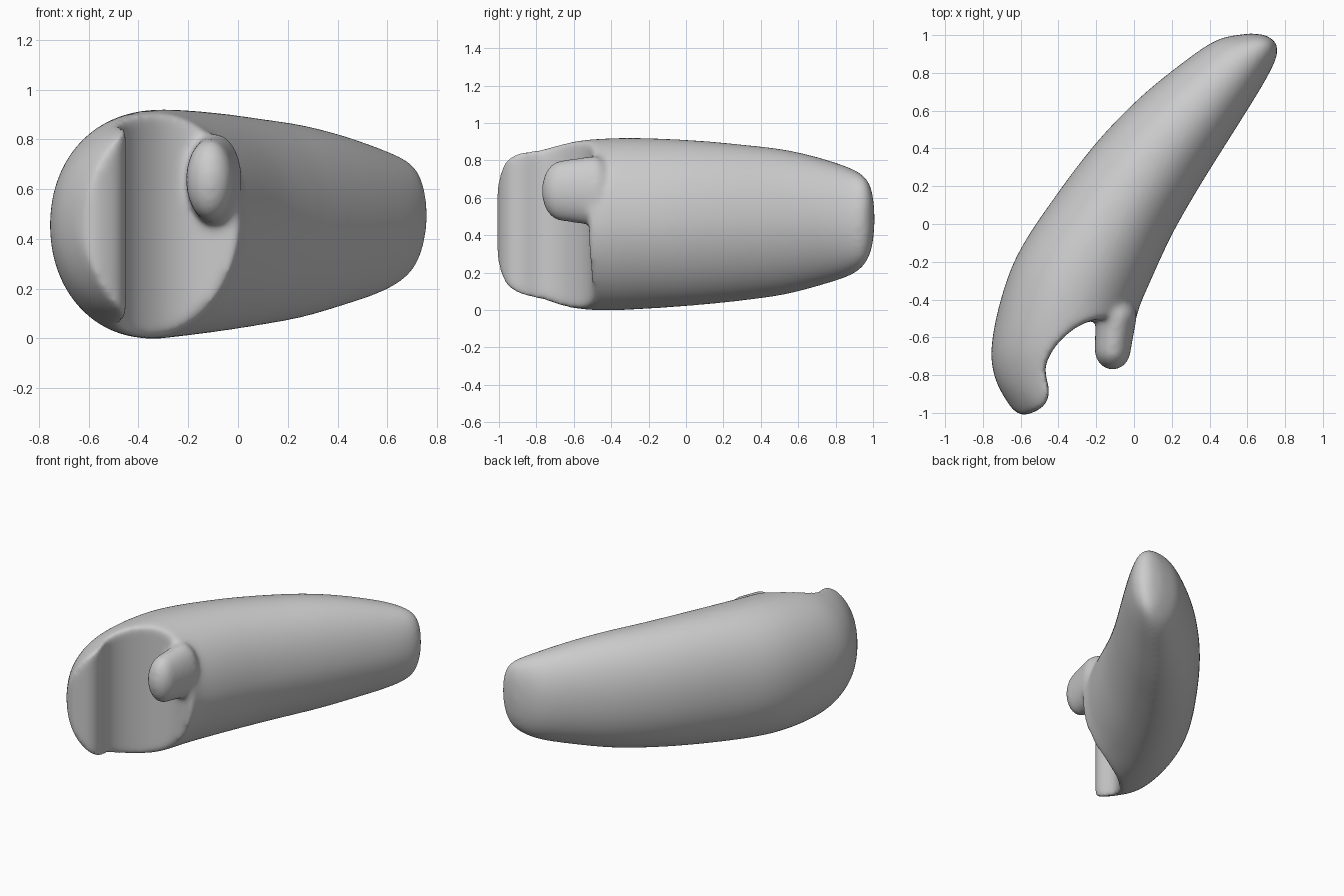
import bpy, bmesh, math
from mathutils import Vector

cube = bpy.data.objects.get("Cube")
if cube:
    bpy.data.objects.remove(cube)

# Single grey material
grey = bpy.data.materials.new("plain grey")
grey.use_nodes = True
colour = (0.6, 0.6, 0.6, 1)
grey.diffuse_color = colour
grey.node_tree.nodes["Principled BSDF"].inputs["Base Color"].default_value = colour


def make_object(name, bm):
    bmesh.ops.recalc_face_normals(bm, faces=bm.faces)
    mesh = bpy.data.meshes.new(name)
    bm.to_mesh(mesh)
    bm.free()
    mesh.materials.append(grey)
    for p in mesh.polygons:
        p.use_smooth = True
    obj = bpy.data.objects.new(name, mesh)
    bpy.context.collection.objects.link(obj)
    return obj


def spline(points, steps):
    """Smooth path through points of any dimension."""
    pts = [Vector(p) for p in points]
    out = []
    for i in range(len(pts) - 1):
        a, b, c, d = (pts[max(0, min(len(pts) - 1, i + k))] for k in (-1, 0, 1, 2))
        for s in range(steps):
            t = s / steps
            out.append(0.5 * (2 * b + (c - a) * t + (2 * a - 5 * b + 4 * c - d) * t ** 2
                              + (3 * b - a - 3 * c + d) * t ** 3))
    return out + [pts[-1]]


# Body stations: outer x, y, inner x, y, lowest z, highest z
stations = [
    (0.70, 1.0, 0.75, 0.965, 0.42, 0.59),
    (0.65, 1.007, 0.76, 0.93, 0.315, 0.67),
    (0.57, 1.004, 0.75, 0.87, 0.24, 0.72),
    (0.42, 0.965, 0.69, 0.75, 0.18, 0.765),
    (0.20, 0.81, 0.58, 0.57, 0.125, 0.82),
    (0.00, 0.64, 0.46, 0.38, 0.08, 0.86),
    (-0.20, 0.43, 0.33, 0.17, 0.05, 0.885),
    (-0.40, 0.17, 0.20, -0.06, 0.025, 0.907),
    (-0.60, -0.13, 0.08, -0.32, 0.005, 0.92),
    (-0.70, -0.38, 0.02, -0.47, -0.002, 0.918),
    (-0.755, -0.65, 0.0, -0.62, 0.01, 0.90),
    (-0.735, -0.82, 0.0, -0.82, 0.05, 0.87),
    (-0.66, -0.96, 0.0, -0.97, 0.09, 0.845),
    (-0.58, -1.06, 0.0, -1.06, 0.14, 0.80),
]
SIDES = 48
bm = bmesh.new()
rings = []
for ox, oy, ix, iy, lo, hi in spline(stations, 5):
    ring = []
    for k in range(SIDES):
        a = 2 * math.pi * k / SIDES
        c, s = math.cos(a), math.sin(a)
        # the inner lower quarter is a little leaner than the rest
        power = 1.1 if c > 0 and s < 0 else 0.96
        u = math.copysign(abs(c) ** power, c) / 2 + 0.5
        w = math.copysign(abs(s) ** power, s) / 2 + 0.5
        ring.append(bm.verts.new((ox + (ix - ox) * u, oy + (iy - oy) * u, lo + (hi - lo) * w)))
    rings.append(ring)
for r, s in zip(rings, rings[1:]):
    for k in range(SIDES):
        n = (k + 1) % SIDES
        bm.faces.new((r[k], r[n], s[n], s[k]))
bm.faces.new(rings[0])
bm.faces.new(rings[-1])
body = make_object("body", bm)

# Cutter for the hollow beside the front lip, also rounding the lip's tip
hollow = [(0.0, -0.525), (-0.10, -0.505), (-0.20, -0.505), (-0.31, -0.55), (-0.41, -0.64),
          (-0.465, -0.74), (-0.465, -0.81), (-0.448, -0.89), (-0.475, -0.96),
          (-0.54, -1.0), (-0.60, -1.01), (-0.66, -0.965)]
outline = [(0.4, -0.54)] + [tuple(p) for p in spline(hollow, 4)]
outline += [(-0.9, -0.87), (-0.9, -1.2), (0.4, -1.2)]
bm = bmesh.new()
face = bm.faces.new([bm.verts.new((x, y, -0.2)) for x, y in outline])
top = bmesh.ops.extrude_face_region(bm, geom=[face])
bmesh.ops.translate(bm, vec=(0, 0, 1.4), verts=[v for v in top["geom"] if isinstance(v, bmesh.types.BMVert)])
cutter = make_object("hollow_cutter", bm)

# Stubby prong: a ball whose back half is pulled into the body and flared
bm = bmesh.new()
bmesh.ops.create_uvsphere(bm, u_segments=32, v_segments=24, radius=1)
for v in bm.verts:
    x, y, z = v.co
    back = 1 if y > 0.01 else 0
    flare = 1 + 0.15 * back
    v.co = (-0.113 + 0.097 * flare * x + 0.022 * back, -0.665 + 0.108 * y + 0.17 * back,
            0.638 + 0.164 * flare * z)
prong = make_object("prong", bm)

# Cut, join and melt everything into one soft form
for name, kind, other in (("cut", 'DIFFERENCE', cutter), ("join", 'UNION', prong)):
    mod = body.modifiers.new(name, 'BOOLEAN')
    mod.operation = kind
    mod.solver = 'EXACT'
    mod.object = other
    other.hide_render = True
    other.hide_set(True)
remesh = body.modifiers.new("melt", 'REMESH')
remesh.mode = 'VOXEL'
remesh.voxel_size = 0.012
remesh.use_smooth_shade = True
smooth = body.modifiers.new("soften", 'SMOOTH')
smooth.factor = 0.5
smooth.iterations = 40
